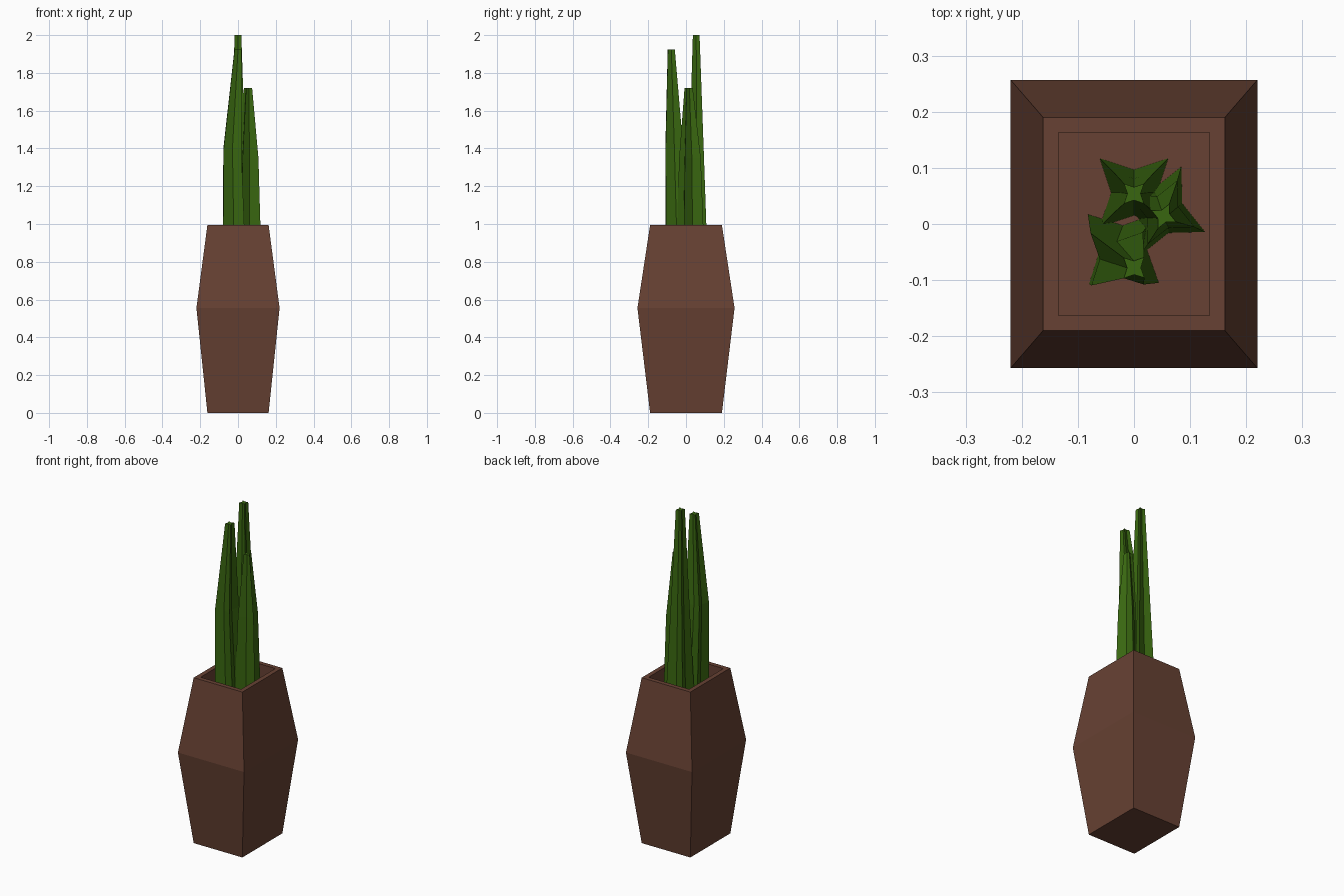
import bpy, bmesh, math

if "Cube" in bpy.data.objects:
    bpy.data.objects.remove(bpy.data.objects["Cube"])


def material(name, rgb):
    m = bpy.data.materials.new(name)
    m.diffuse_color = (*rgb, 1)
    m.use_nodes = True
    m.node_tree.nodes["Principled BSDF"].inputs["Base Color"].default_value = m.diffuse_color
    return m


BROWN = material("clay brown", (0.135, 0.053, 0.033))
GREEN = material("leaf green", (0.040, 0.133, 0.005))


def loft(name, sections, mat):
    """Join matching rings of points with flat quads and cap both ends."""
    bm = bmesh.new()
    rings = [[bm.verts.new(p) for p in s] for s in sections]
    n = len(rings[0])
    for a, b in zip(rings, rings[1:]):
        for i in range(n):
            j = (i + 1) % n
            bm.faces.new((a[i], a[j], b[j], b[i]))
    bm.faces.new(rings[0][::-1])
    bm.faces.new(rings[-1])
    bmesh.ops.recalc_face_normals(bm, faces=bm.faces)
    me = bpy.data.meshes.new(name)
    bm.to_mesh(me)
    bm.free()
    me.materials.append(mat)
    ob = bpy.data.objects.new(name, me)
    bpy.context.collection.objects.link(ob)
    return ob


def rect(hx, hy, z):
    return [(-hx, -hy, z), (hx, -hy, z), (hx, hy, z), (-hx, hy, z)]


def star(cx, cy, z, r, turn):
    """Four-pointed star ring; turn is the angle of the first point."""
    pts = []
    for i in range(8):
        a = math.radians(turn + 45 * i)
        q = r if i % 2 == 0 else r * 0.47
        pts.append((cx + q * math.cos(a), cy + q * math.sin(a), z))
    return pts


# Pot: bulging box with a recessed inside
SOIL = 0.72
loft("pot", [rect(0.162, 0.19, 0), rect(0.22, 0.257, 0.555),
             rect(0.162, 0.19, 0.995), rect(0.135, 0.163, 0.995),
             rect(0.135, 0.163, SOIL)], BROWN)

# Leaves: star sections given as (x, y, z, radius) from base to tip
leaves = {
    "back_leaf": (45, [(0, 0.056, 0.65, 0.09), (0, 0.056, 1.4, 0.053),
                       (0, 0.054, 2.0, 0.025)]),
    "front_leaf": (46, [(-0.018, -0.042, 0.65, 0.09), (-0.03, -0.062, 1.4, 0.066),
                        (0, -0.078, 1.925, 0.026)]),
    "side_leaf": (-25, [(0.047, 0.023, 0.65, 0.09), (0.051, 0.021, 1.35, 0.063),
                        (0.053, 0.014, 1.72, 0.024)]),
}
for name, (turn, rings) in leaves.items():
    loft(name, [star(*r, turn) for r in rings], GREEN)
